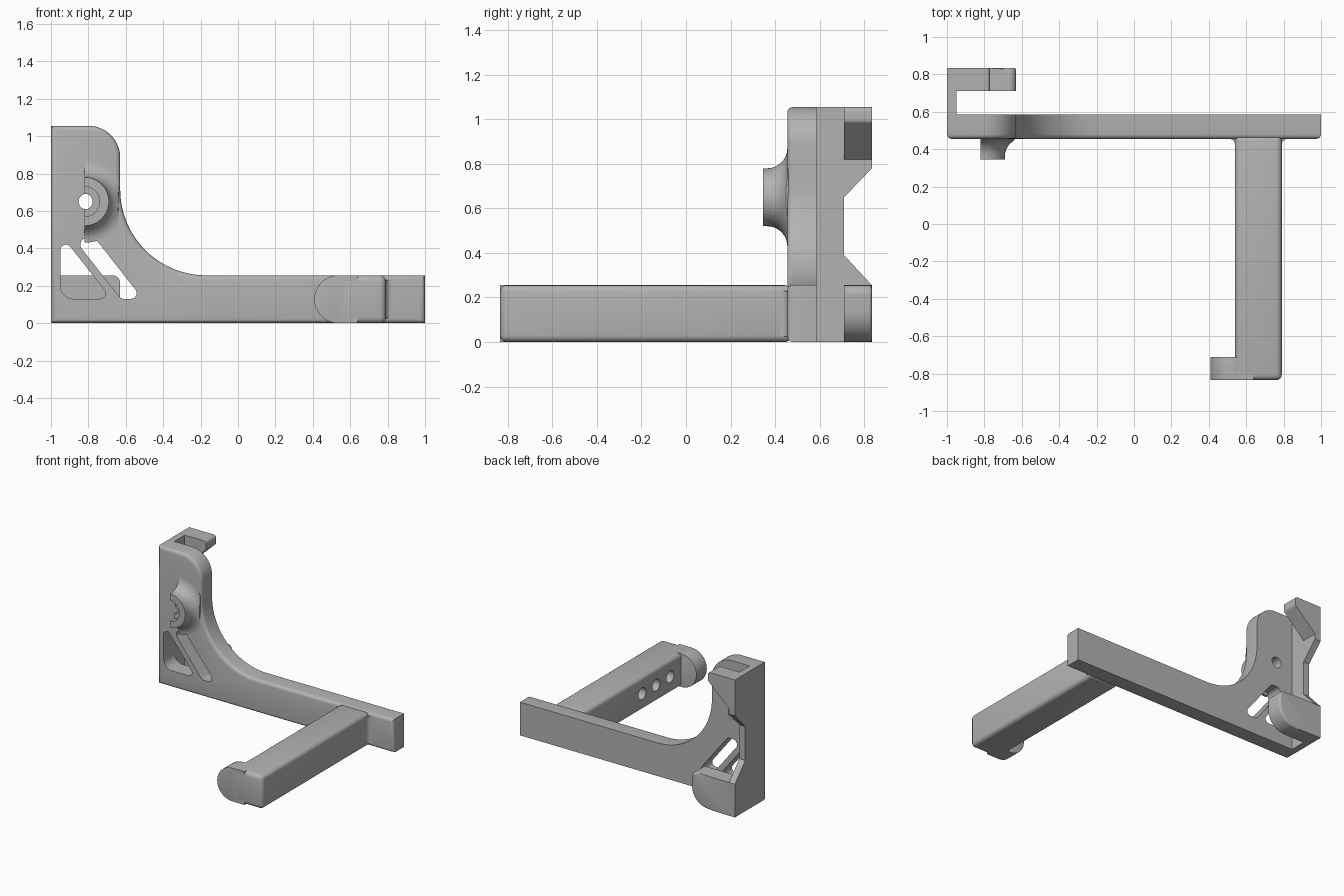
import bpy, bmesh, math
from mathutils import Vector

cube = bpy.data.objects.get("Cube")
if cube:
    bpy.data.objects.remove(cube)

grey = bpy.data.materials.new("plain grey")
grey.use_nodes = True
grey.diffuse_color = (0.45, 0.45, 0.45, 1)
grey.node_tree.nodes["Principled BSDF"].inputs["Base Color"].default_value = (0.45, 0.45, 0.45, 1)


def rounded(corners, steps=10):
    """Outline from (u, v, radius) corners, each replaced by a tangent arc."""
    pts = []
    n = len(corners)
    for i, (u, v, r) in enumerate(corners):
        if r == 0:
            pts.append((u, v))
            continue
        p = Vector((u, v))
        a = (Vector(corners[i - 1][:2]) - p).normalized()
        b = (Vector(corners[(i + 1) % n][:2]) - p).normalized()
        half = math.acos(max(-1, min(1, a.dot(b)))) / 2
        centre = p + (a + b).normalized() * (r / math.sin(half))
        t = r / math.tan(half)
        start, end = p + a * t - centre, p + b * t - centre
        first = math.atan2(start.y, start.x)
        sweep = math.atan2(end.y, end.x) - first
        sweep = (sweep + math.pi) % (2 * math.pi) - math.pi
        for k in range(steps + 1):
            ang = first + sweep * k / steps
            pts.append((centre.x + r * math.cos(ang), centre.y + r * math.sin(ang)))
    return pts


def finish(name, bm):
    bmesh.ops.recalc_face_normals(bm, faces=bm.faces)
    mesh = bpy.data.meshes.new(name)
    bm.to_mesh(mesh)
    bm.free()
    obj = bpy.data.objects.new(name, mesh)
    bpy.context.collection.objects.link(obj)
    mesh.materials.append(grey)
    return obj


def prism(name, pts, axis, lo, hi, bevel=0, keep=None):
    """Extrude an outline along an axis; bevel the edges whose ends pass keep."""
    place = {"x": lambda u, v, w: (w, u, v),
             "y": lambda u, v, w: (u, w, v),
             "z": lambda u, v, w: (u, v, w)}[axis]
    bm = bmesh.new()
    ring_a = [bm.verts.new(place(u, v, lo)) for u, v in pts]
    ring_b = [bm.verts.new(place(u, v, hi)) for u, v in pts]
    bm.faces.new(ring_a)
    bm.faces.new(ring_b)
    for i in range(len(pts)):
        bm.faces.new((ring_a[i - 1], ring_a[i], ring_b[i], ring_b[i - 1]))
    bmesh.ops.recalc_face_normals(bm, faces=bm.faces)
    if bevel:
        edges = [e for e in bm.edges if all(keep(v.co) for v in e.verts)]
        bmesh.ops.bevel(bm, geom=edges, offset=bevel, segments=4, profile=0.5,
                        affect="EDGES", clamp_overlap=True)
    return finish(name, bm)


def cylinder(name, centre, radius, depth, axis):
    rot = (0, math.pi / 2, 0) if axis == "x" else (math.pi / 2, 0, 0)
    bpy.ops.mesh.primitive_cylinder_add(vertices=32, radius=radius, depth=depth,
                                        location=centre, rotation=rot)
    obj = bpy.context.object
    obj.name = name
    obj.data.materials.append(grey)
    return obj


def cut(obj, cutters):
    bpy.context.view_layer.objects.active = obj
    for c in cutters:
        mod = obj.modifiers.new("cut", "BOOLEAN")
        mod.operation = "DIFFERENCE"
        mod.solver = "EXACT"
        mod.object = c
        bpy.ops.object.modifier_apply(modifier=mod.name)
    for c in cutters:
        bpy.data.objects.remove(c)


FRONT, BACK, BAR_TOP, TOP = 0.455, 0.585, 0.255, 1.055
HOOK_IN, HOOK_OUT, WALL = 0.71, 0.835, -0.95
BOSS_X, BOSS_Z = -0.82, 0.65

# Back plate: long bar sweeping up into a tall rounded end
plate = prism("back_plate", rounded([
    (-1, 0, 0), (1, 0, 0), (1, BAR_TOP, 0), (-0.63, BAR_TOP, 0.46),
    (-0.63, TOP, 0.17), (-1, TOP, 0)], 16), "y", FRONT, BACK, 0.025,
    lambda co: co.y < FRONT + 0.001)
triangle = prism("triangle_cutter", rounded([
    (WALL, 0.13, 0.07), (-0.677, 0.13, 0.03), (WALL, 0.476, 0.03)]), "y", 0.3, 0.65)
slot = prism("slot_cutter", rounded([
    (-0.88, 0.455, 0.035), (-0.765, 0.455, 0.04),
    (-0.51, 0.13, 0.03), (-0.625, 0.13, 0.03)]), "y", 0.3, 0.65)
bore = cylinder("bore_cutter", (-0.81, 0.5, BOSS_Z), 0.042, 0.6, "y")
cut(plate, [triangle, slot, bore])

# Half boss flaring into the plate
profile = [(0.042, FRONT + 0.02), (0.042, 0.40), (0.08, 0.40), (0.08, 0.345), (0.13, 0.345)]
for k in range(9):
    a = k / 8 * math.pi / 2
    profile.append((0.22 - 0.09 * math.cos(a), 0.365 + 0.09 * math.sin(a)))
profile.append((0.22, FRONT + 0.02))
bm = bmesh.new()
rings = []
for s in range(25):
    a = -math.pi / 2 + math.pi * s / 24
    rings.append([bm.verts.new((min(BOSS_X + r * math.cos(a), -0.64), y,
                                BOSS_Z + r * math.sin(a))) for r, y in profile])
for r0, r1 in zip(rings, rings[1:]):
    for i in range(len(profile)):
        bm.faces.new((r0[i - 1], r0[i], r1[i], r1[i - 1]))
bm.faces.new(rings[0])
bm.faces.new(rings[-1])
finish("flared_boss", bm)

# Side wall with sloped gussets running out to the two hooks
prism("side_wall", [
    (BACK, 0), (HOOK_OUT, 0), (HOOK_OUT, BAR_TOP), (HOOK_IN, 0.39),
    (HOOK_IN, 0.65), (HOOK_OUT, 0.78), (HOOK_OUT, TOP), (BACK, TOP)], "x", -1, WALL)

# Hooks
prism("upper_hook", rounded([
    (WALL, TOP, 0), (-0.77, TOP, 0.02), (-0.77, 0.99, 0.02), (WALL, 0.82, 0)]),
    "y", HOOK_IN, HOOK_OUT)
prism("lower_hook", rounded([
    (WALL, 0, 0), (-0.63, 0, 0.14), (-0.63, BAR_TOP, 0.04), (WALL, BAR_TOP, 0)]),
    "y", HOOK_IN, HOOK_OUT, 0.03,
    lambda co: co.y > HOOK_OUT - 0.001 and co.x > WALL + 0.001)

# Forward arm with three blind holes on its inner side
arm = prism("forward_arm", [(0.54, 0), (0.79, 0), (0.79, BAR_TOP), (0.54, BAR_TOP)],
            "y", -0.835, FRONT + 0.02, 0.03, lambda co: True)
cut(arm, [cylinder("hole_cutter", (0.63, y, 0.128), 0.045, 0.27, "x")
          for y in (-0.24, -0.41, -0.58)])

# Rounded tab at the tip of the arm
prism("arm_tab", rounded([
    (0.408, 0, 0.127), (0.64, 0, 0), (0.64, BAR_TOP, 0), (0.408, BAR_TOP, 0.127)], 12),
    "y", -0.835, -0.71, 0.03,
    lambda co: co.x < 0.639)

# Small fillets where the arm meets the plate
for name, x, s in (("inner_fillet", 0.54, -1), ("outer_fillet", 0.79, 1)):
    arc = [(x - s * 0.01, FRONT + 0.01), (x + s * 0.03, FRONT + 0.01)]
    arc += [(x + s * 0.03 * (1 - math.sin(k * math.pi / 12)),
             FRONT - 0.03 * (1 - math.cos(k * math.pi / 12))) for k in range(7)]
    arc.append((x - s * 0.01, FRONT - 0.03))
    prism(name, arc, "z", 0.025, BAR_TOP - 0.025)

# Smooth the curved faces, keep hard edges
bpy.ops.object.select_all(action="DESELECT")
for obj in bpy.context.scene.objects:
    if obj.type == "MESH" and grey.name in obj.data.materials:
        obj.select_set(True)
        bpy.context.view_layer.objects.active = obj
bpy.ops.object.shade_smooth_by_angle(angle=math.radians(30))
